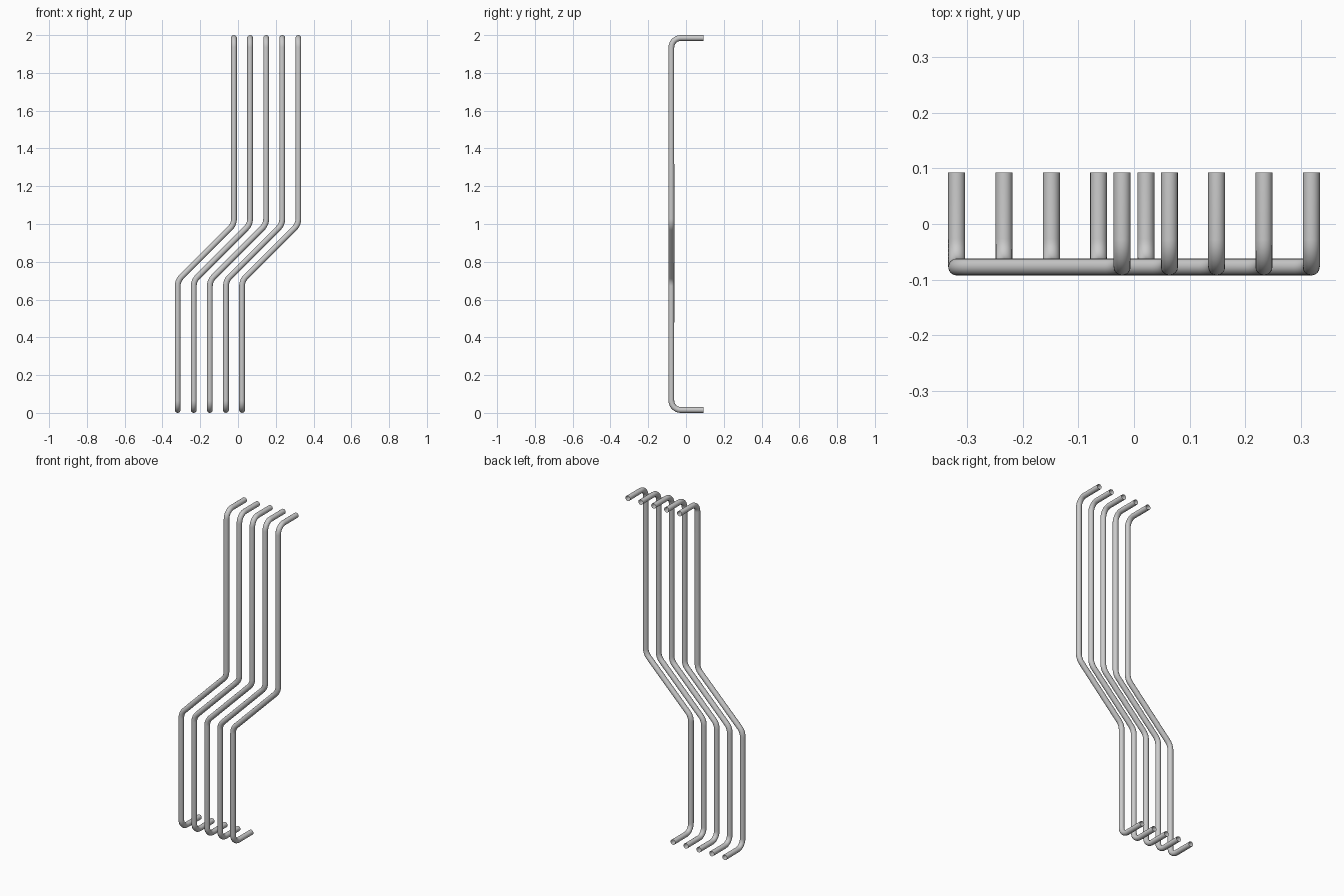
import bpy, math
from mathutils import Vector

if "Cube" in bpy.data.objects:
    bpy.data.objects.remove(bpy.data.objects["Cube"])

R = 0.0153            # pipe radius
Y_RUN, Y_END = -0.0775, 0.093
COUNT, PITCH, SHIFT = 5, 0.0852, 0.298


def fillet(a, corner, b, radius, steps):
    """Arc points rounding the corner between a and b."""
    u, v = (a - corner).normalized(), (b - corner).normalized()
    half = u.angle(v) / 2
    centre = corner + (u + v).normalized() * (radius / math.sin(half))
    start = corner + u * (radius / math.tan(half)) - centre
    axis = (-u).cross(v).normalized()
    turn = math.pi - 2 * half
    x, y = start.normalized(), axis.cross(start.normalized())
    return [centre + radius * (x * math.cos(turn * i / steps) + y * math.sin(turn * i / steps))
            for i in range(steps + 1)]


def pipe(name, x):
    # centre line: wall stub, lower run, diagonal, upper run, wall stub
    pts = [Vector(p) for p in (
        (x, Y_END, R), (x, Y_RUN, R), (x, Y_RUN, 0.70),
        (x + SHIFT, Y_RUN, 0.70 + SHIFT), (x + SHIFT, Y_RUN, 2 - R), (x + SHIFT, Y_END, 2 - R))]
    radii = [0.05, 0.07, 0.07, 0.05]
    path = [pts[0]]
    for i, r in enumerate(radii, 1):
        path += fillet(pts[i - 1], pts[i], pts[i + 1], r, 8)
    path.append(pts[-1])

    curve = bpy.data.curves.new(name, 'CURVE')
    curve.dimensions = '3D'
    curve.bevel_depth = R
    curve.bevel_resolution = 6
    spline = curve.splines.new('POLY')
    spline.points.add(len(path) - 1)
    for sp, p in zip(spline.points, path):
        sp.co = (*p, 1)
    spline.use_smooth = True
    obj = bpy.data.objects.new(name, curve)
    bpy.context.collection.objects.link(obj)
    bpy.ops.object.select_all(action='DESELECT')
    obj.select_set(True)
    bpy.context.view_layer.objects.active = obj
    bpy.ops.object.convert(target='MESH')
    bpy.ops.object.shade_smooth_by_angle(angle=math.radians(40))


# row of five identical bent pipes
first = -(SHIFT + PITCH * (COUNT - 1)) / 2
for k in range(COUNT):
    pipe(f"bent_pipe_{k + 1}", first + k * PITCH)
